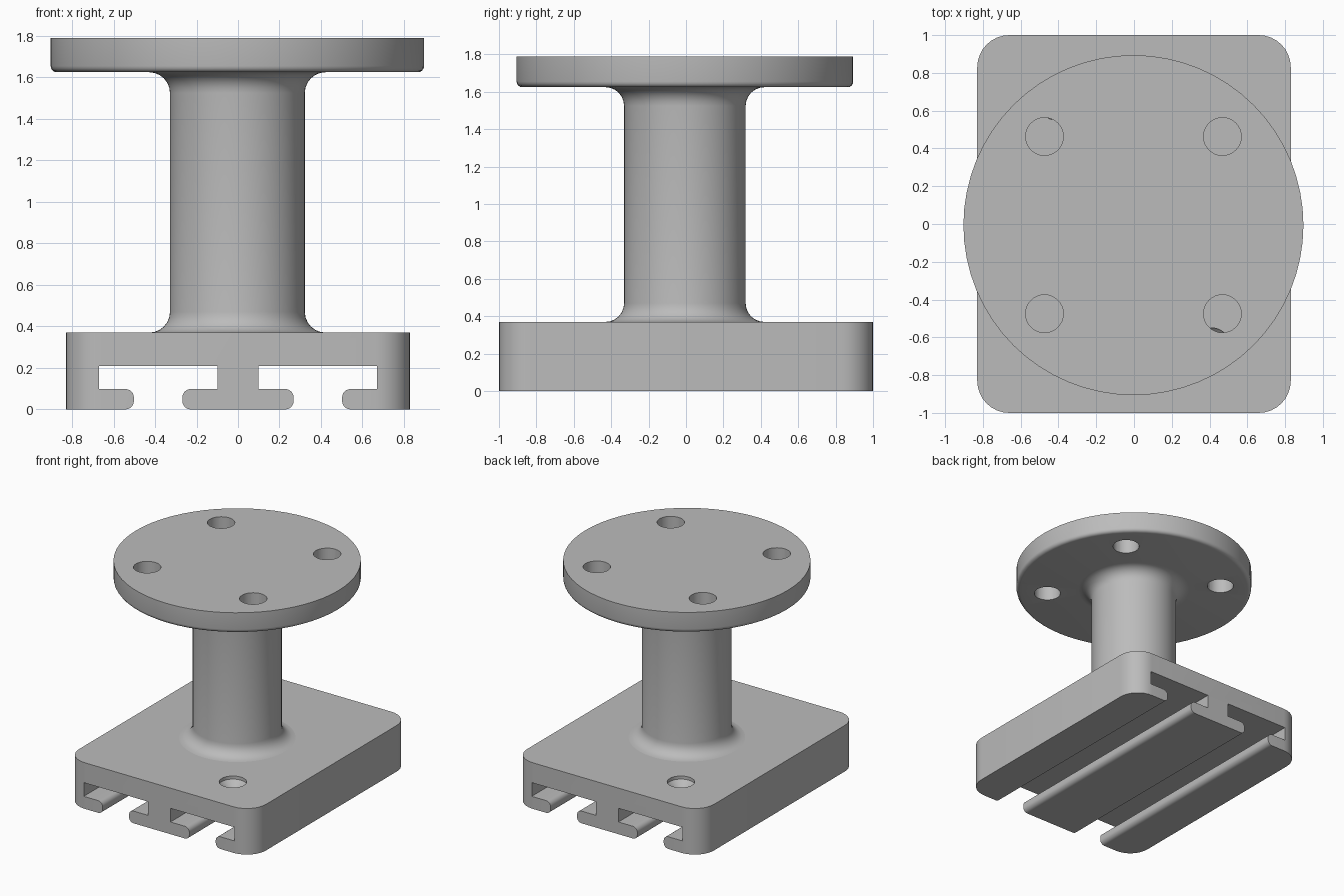
import bpy, bmesh
from math import sin, cos, pi, radians
from mathutils import Matrix, Vector

cube = bpy.data.objects.get("Cube")
if cube:
    bpy.data.objects.remove(cube, do_unlink=True)

grey = bpy.data.materials.new("light grey")
grey.use_nodes = True
grey.diffuse_color = (0.5, 0.5, 0.5, 1)
grey.node_tree.nodes["Principled BSDF"].inputs["Base Color"].default_value = (0.5, 0.5, 0.5, 1)


def finish(bm, name):
    bmesh.ops.remove_doubles(bm, verts=bm.verts, dist=1e-5)
    bmesh.ops.recalc_face_normals(bm, faces=bm.faces)
    mesh = bpy.data.meshes.new(name)
    bm.to_mesh(mesh)
    bm.free()
    mesh.materials.append(grey)
    obj = bpy.data.objects.new(name, mesh)
    bpy.context.collection.objects.link(obj)
    return obj


def arc(cx, cy, r, start, end, steps=6):
    angles = [radians(start + (end - start) * i / steps) for i in range(steps + 1)]
    return [(cx + r * cos(a), cy + r * sin(a)) for a in angles]


def lathe(name, profile, x, y, sides):
    """Spin an (r, z) profile, starting and ending on the axis."""
    bm = bmesh.new()
    verts = [bm.verts.new((r, 0, z)) for r, z in profile]
    edges = [bm.edges.new(pair) for pair in zip(verts, verts[1:])]
    bmesh.ops.spin(bm, geom=verts + edges, cent=(0, 0, 0), axis=(0, 0, 1),
                   angle=2 * pi, steps=sides, use_merge=True)
    bmesh.ops.translate(bm, verts=bm.verts, vec=(x, y, 0))
    return finish(bm, name)


def prism(name, outline, matrix, depth):
    """Extrude a flat outline along its own z, then place it."""
    bm = bmesh.new()
    face = bm.faces.new([bm.verts.new((u, v, 0)) for u, v in outline])
    made = bmesh.ops.extrude_face_region(bm, geom=[face])["geom"]
    top = [v for v in made if isinstance(v, bmesh.types.BMVert)]
    bmesh.ops.translate(bm, verts=top, vec=(0, 0, depth))
    bmesh.ops.transform(bm, matrix=matrix, verts=bm.verts)
    return finish(bm, name)


def carve(obj, cutters):
    for cutter in cutters:
        cutter.hide_render = True
        mod = obj.modifiers.new("cut", 'BOOLEAN')
        mod.operation, mod.solver, mod.object = 'DIFFERENCE', 'EXACT', cutter
    bpy.context.view_layer.update()
    graph = bpy.context.evaluated_depsgraph_get()
    mesh = bpy.data.meshes.new_from_object(obj.evaluated_get(graph))
    obj.modifiers.clear()
    obj.data = mesh
    mesh.materials.clear()
    mesh.materials.append(grey)
    for cutter in cutters:
        bpy.data.objects.remove(cutter, do_unlink=True)
    mesh.shade_smooth()
    mesh.set_sharp_from_angle(angle=radians(30))


# Base block with rounded vertical corners
W, L, H, R = 0.83, 1.0, 0.37, 0.17
outline = []
for i, (sx, sy) in enumerate([(1, 1), (-1, 1), (-1, -1), (1, -1)]):
    outline += arc(sx * (W - R), sy * (L - R), R, 90 * i, 90 * i + 90, 8)
base = prism("base_block", outline, Matrix(), H)

# Two T-slots with rounded lips, running front to back
half = [(0.157, -0.05)] + arc(0.157, 0.04, 0.04, 270, 180)
half += arc(0.157, 0.058, 0.04, 180, 90) + [(0.285, 0.098), (0.285, 0.208)]
slot = half + [(-u, v) for u, v in reversed(half)]
cutters = []
for s in (-1, 1):
    place = Matrix.Translation((s * 0.385, 1.2, 0)) @ Matrix.Rotation(pi / 2, 4, 'X')
    cutters.append(prism("slot_cutter", slot, place, 2.4))

# Countersunk screw holes on one diagonal
for s in (-1, 1):
    sink = [(0, 0.15), (0.055, 0.15), (0.055, 0.30), (0.10, 0.345), (0.10, 0.45), (0, 0.45)]
    cutters.append(lathe("screw_cutter", sink, s * 0.41, s * -0.65, 32))
carve(base, cutters)

# Column and round flange, with fillets at both ends of the column
CX, CY, CR, F = -0.003, -0.006, 0.325, 0.10
profile = [(0, H - 0.02), (CR + F, H - 0.02)]
profile += arc(CR + F, H + F, F, 270, 180)
profile += arc(CR + F, 1.625 - F, F, 180, 90)
profile += arc(0.87, 1.655, 0.03, 270, 360, 4) + [(0.90, 1.79), (0, 1.79)]
post = lathe("column_and_flange", profile, CX, CY, 64)

# Four bolt holes through the flange
bolt = [(0, 1.5), (0.1, 1.5), (0.1, 1.9), (0, 1.9)]
carve(post, [lathe("bolt_cutter", bolt, CX + sx * 0.471, CY + sy * 0.469, 32)
             for sx in (-1, 1) for sy in (-1, 1)])
